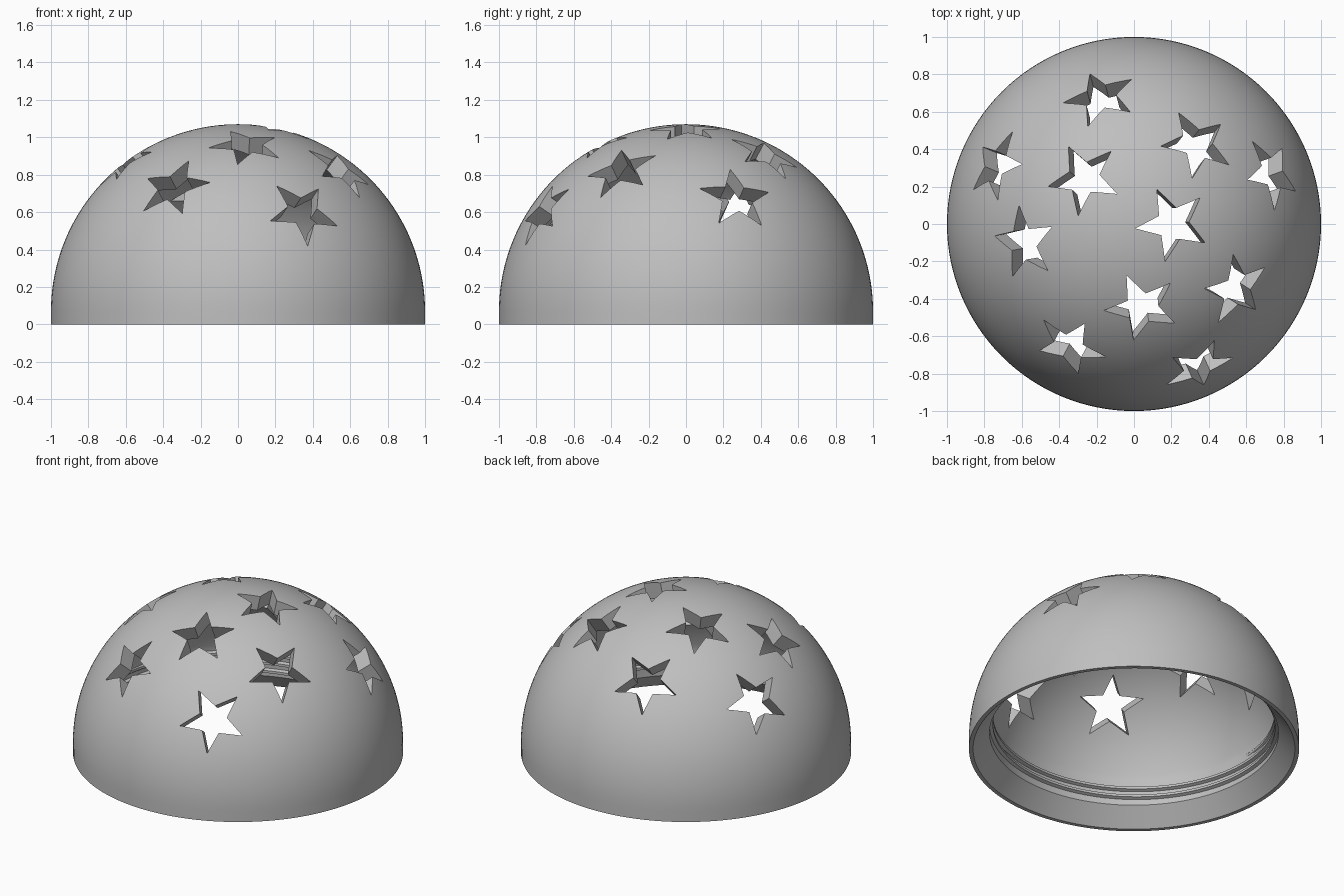
import bpy, bmesh
from math import sin, cos, pi, asin, sqrt
from mathutils import Vector

if "Cube" in bpy.data.objects:
    bpy.data.objects.remove(bpy.data.objects["Cube"], do_unlink=True)

BASE = 0.07          # height of the sphere centre
OUTER, INNER = 1.0, 0.9
WALL = 0.875         # radius of the threaded wall

grey = bpy.data.materials.new("plain grey")
grey.use_nodes = True
grey.diffuse_color = (0.52, 0.52, 0.52, 1)
grey.node_tree.nodes["Principled BSDF"].inputs["Base Color"].default_value = grey.diffuse_color


def make_object(name, bm):
    bmesh.ops.recalc_face_normals(bm, faces=bm.faces)
    mesh = bpy.data.meshes.new(name)
    bm.to_mesh(mesh)
    bm.free()
    mesh.materials.append(grey)
    obj = bpy.data.objects.new(name, mesh)
    bpy.context.collection.objects.link(obj)
    return obj


def select(obj):
    bpy.ops.object.select_all(action='DESELECT')
    obj.select_set(True)
    bpy.context.view_layer.objects.active = obj


def arc(radius, start, end, steps):
    angles = [start + (end - start) * i / steps for i in range(steps + 1)]
    return [(radius * cos(a), BASE + radius * sin(a)) for a in angles]


# Dome shell: lathed outer and inner skins with a bevelled mouth
low = sqrt(INNER ** 2 - WALL ** 2)
profile = [(0.975, 0), (OUTER, 0)] + arc(OUTER, 0, pi / 2, 40)
profile += arc(INNER, pi / 2, asin(low / INNER), 32) + [(WALL, 0.11)]
bm = bmesh.new()
verts = [bm.verts.new((r, 0, z)) for r, z in profile]
pole = next(i for i in range(len(profile) - 1) if profile[i][0] < 1e-6)
edges = [bm.edges.new((verts[i], verts[(i + 1) % len(verts)]))
         for i in range(len(verts)) if i != pole]
bmesh.ops.spin(bm, geom=verts + edges, cent=(0, 0, 0), axis=(0, 0, 1),
               angle=2 * pi, steps=128, use_merge=False)
bmesh.ops.remove_doubles(bm, verts=bm.verts, dist=1e-4)
dome = make_object("dome_shell", bm)

# Star holes: centre and one tip of each, as seen in plan
STARS = [
    ((0.21, 0.00), (0.12, 0.19)),
    ((0.043, -0.45), (-0.037, -0.28)),
    ((0.34, 0.43), (0.235, 0.60)),
    ((-0.27, 0.247), (-0.30, 0.037)),
    ((0.745, 0.272), (0.583, 0.23)),
    ((0.553, -0.352), (0.53, -0.16)),
    ((0.35, -0.77), (0.372, -0.856)),
    ((-0.347, -0.66), (-0.255, -0.52)),
    ((-0.594, -0.104), (-0.615, 0.107)),
    ((-0.744, 0.314), (-0.647, 0.497)),
    ((-0.183, 0.683), (-0.246, 0.524)),
]


def on_sphere(p):
    return Vector((p[0], p[1], sqrt(1 - p[0] ** 2 - p[1] ** 2)))


bm = bmesh.new()
for centre, tip in STARS:
    n = on_sphere(centre).normalized()
    t = on_sphere(tip)
    u = (t - n * t.dot(n)).normalized()
    v = n.cross(u)
    rings = []
    for depth in (0.83, 1.1):
        ring = []
        for k in range(10):
            r = 0.088 if k % 2 else 0.205
            a = k * pi / 5
            ring.append(bm.verts.new(n * depth + (u * cos(a) + v * sin(a)) * r
                                     + Vector((0, 0, BASE))))
        rings.append(ring)
    bm.faces.new(rings[0][::-1])
    bm.faces.new(rings[1])
    for k in range(10):
        j = (k + 1) % 10
        bm.faces.new((rings[0][k], rings[0][j], rings[1][j], rings[1][k]))
cutter = make_object("star_cutter", bm)
cutter.hide_render = True

select(dome)
cut = dome.modifiers.new("star_holes", 'BOOLEAN')
cut.operation = 'DIFFERENCE'
cut.solver = 'EXACT'
cut.object = cutter
bpy.ops.object.modifier_apply(modifier=cut.name)
bpy.data.objects.remove(cutter, do_unlink=True)
bpy.ops.object.shade_smooth_by_angle(angle=pi / 6)

# Screw thread: helical ridge around the inside of the mouth
bm = bmesh.new()
TURNS, PITCH, STEPS = 2.5, 0.055, 240
previous = None
for i in range(STEPS + 1):
    a = 2 * pi * TURNS * i / STEPS
    z = 0.13 + PITCH * a / (2 * pi)
    fade = min(1, i / 8, (STEPS - i) / 8)
    crest = WALL - 0.02 * fade
    section = [(WALL + 0.005, -0.018), (crest, -0.008), (crest, 0.008), (WALL + 0.005, 0.018)]
    ring = [bm.verts.new((r * cos(a), r * sin(a), z + dz)) for r, dz in section]
    if previous:
        for k in range(4):
            j = (k + 1) % 4
            bm.faces.new((previous[k], previous[j], ring[j], ring[k]))
    else:
        bm.faces.new(ring)
    previous = ring
bm.faces.new(previous[::-1])
thread = make_object("screw_thread", bm)
select(thread)
bpy.ops.object.shade_smooth_by_angle(angle=pi / 6)
